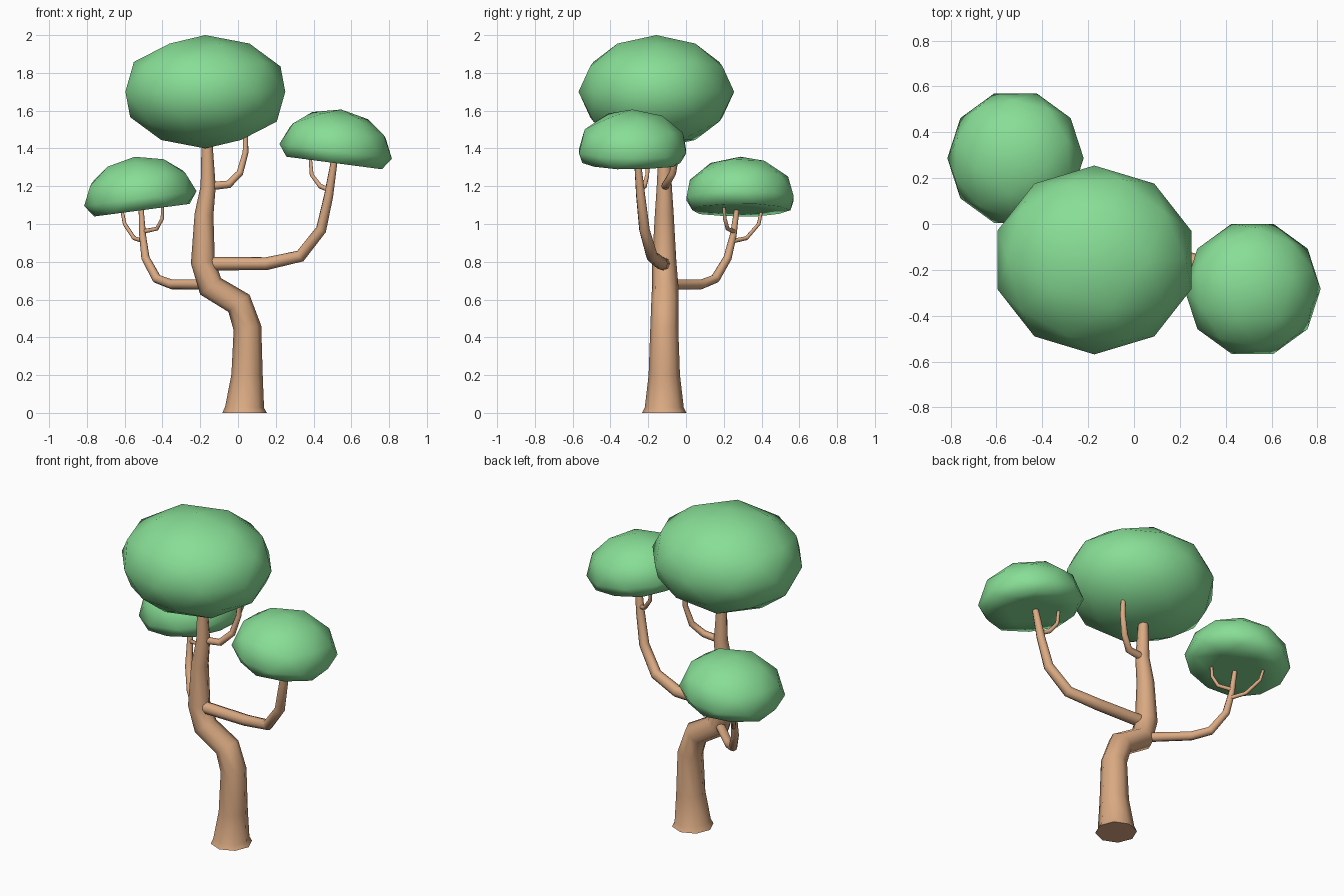
import bpy
from math import radians
from mathutils import Matrix

cube = bpy.data.objects.get("Cube")
if cube:
    bpy.data.objects.remove(cube, do_unlink=True)


def material(name, rgb):
    m = bpy.data.materials.new(name)
    m.use_nodes = True
    m.diffuse_color = (*rgb, 1)
    m.node_tree.nodes["Principled BSDF"].inputs["Base Color"].default_value = (*rgb, 1)
    return m


bark = material("bark brown", (0.70, 0.40, 0.225))
leaf = material("leaf green", (0.245, 0.73, 0.305))


def limb(name, points):
    """Eight-sided tapering tube through (x, y, z, radius) points."""
    curve = bpy.data.curves.new(name, "CURVE")
    curve.dimensions = "3D"
    curve.bevel_depth = 1
    curve.bevel_resolution = 2
    curve.use_fill_caps = True
    spline = curve.splines.new("POLY")
    spline.points.add(len(points) - 1)
    for p, (x, y, z, r) in zip(spline.points, points):
        p.co = (x, y, z, 1)
        p.radius = r
    obj = bpy.data.objects.new(name, curve)
    bpy.context.collection.objects.link(obj)
    bpy.ops.object.select_all(action="DESELECT")
    obj.select_set(True)
    bpy.context.view_layer.objects.active = obj
    bpy.ops.object.convert(target="MESH")
    obj = bpy.context.object
    obj.name = name
    obj.data.materials.clear()
    obj.data.materials.append(bark)
    bpy.ops.object.shade_smooth_by_angle(angle=radians(50))


def canopy(name, centre, size, turn=0, tilt=0, floor=-1):
    """Faceted leaf ball; floor flattens the underside."""
    bpy.ops.mesh.primitive_ico_sphere_add(subdivisions=2, radius=1)
    obj = bpy.context.object
    obj.name = name
    for v in obj.data.vertices:
        v.co.z = max(v.co.z, floor)
    obj.data.transform(
        Matrix.Translation(centre)
        @ Matrix.Rotation(radians(tilt), 4, "Y")
        @ Matrix.Diagonal((*size, 1))
        @ Matrix.Rotation(radians(turn), 4, "Z"))
    obj.data.materials.append(leaf)
    bpy.ops.object.shade_smooth()


# Trunk
limb("trunk", [
    (0.035, -0.115, 0, 0.118), (0.035, -0.115, 0.03, 0.103),
    (0.048, -0.115, 0.2, 0.083), (0.05, -0.115, 0.45, 0.074),
    (0.005, -0.112, 0.58, 0.072), (-0.145, -0.11, 0.67, 0.07),
    (-0.186, -0.115, 0.8, 0.064), (-0.18, -0.115, 1.05, 0.05),
    (-0.158, -0.115, 1.2, 0.04), (-0.165, -0.115, 1.47, 0.027)])

# Main branches
limb("left_branch", [
    (-0.16, -0.12, 0.79, 0.036), (0.15, -0.13, 0.79, 0.034),
    (0.33, -0.18, 0.83, 0.032), (0.44, -0.22, 0.97, 0.029),
    (0.48, -0.24, 1.15, 0.025), (0.515, -0.26, 1.37, 0.017)])
limb("right_branch", [
    (-0.17, -0.09, 0.68, 0.028), (-0.35, 0.08, 0.68, 0.026),
    (-0.43, 0.155, 0.71, 0.025), (-0.49, 0.22, 0.82, 0.022),
    (-0.505, 0.25, 0.94, 0.018), (-0.515, 0.275, 1.12, 0.012)])

# Twigs
limb("top_twig", [
    (-0.15, -0.11, 1.2, 0.022), (-0.05, -0.105, 1.21, 0.021),
    (0.01, -0.07, 1.27, 0.019), (0.04, -0.05, 1.38, 0.016),
    (0.04, -0.045, 1.49, 0.013)])
limb("left_twig", [
    (0.485, -0.245, 1.18, 0.014), (0.435, -0.22, 1.2, 0.013),
    (0.39, -0.205, 1.26, 0.011), (0.38, -0.2, 1.38, 0.009)])
limb("right_outer_twig", [
    (-0.502, 0.25, 0.91, 0.012), (-0.55, 0.32, 0.925, 0.011),
    (-0.6, 0.385, 1.0, 0.01), (-0.62, 0.405, 1.1, 0.008)])
limb("right_inner_twig", [
    (-0.505, 0.255, 0.96, 0.012), (-0.43, 0.22, 0.975, 0.011),
    (-0.4, 0.205, 1.03, 0.01), (-0.4, 0.2, 1.11, 0.008)])

# Leaf canopies
canopy("top_canopy", (-0.173, -0.157, 1.7), (0.445, 0.412, 0.3))
canopy("left_canopy", (0.517, -0.283, 1.385), (0.3, 0.298, 0.223), 90, 7.5, -0.28)
canopy("right_canopy", (-0.517, 0.287, 1.135), (0.3, 0.298, 0.223), -90, -7.5, -0.28)
